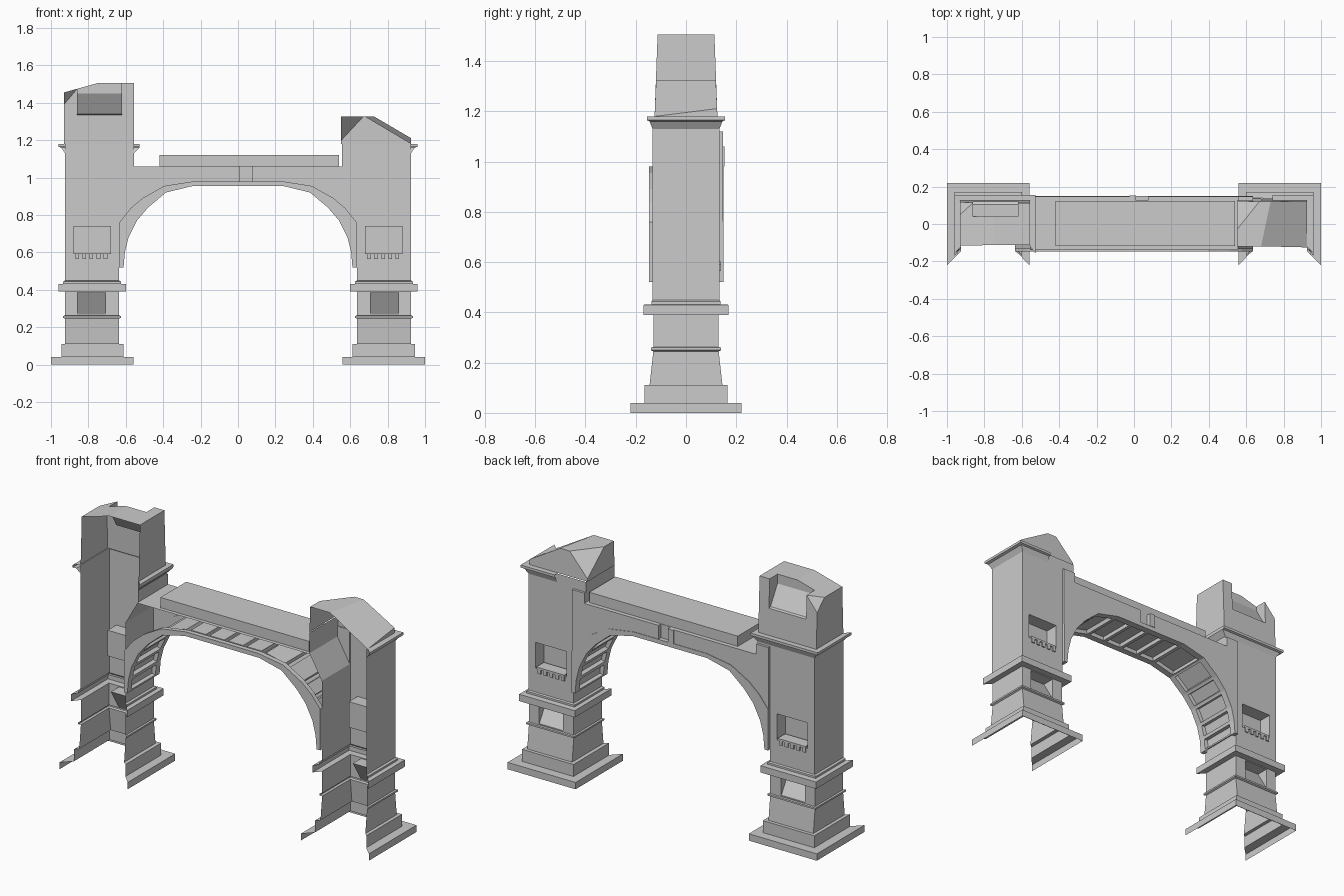
import bpy, bmesh
from mathutils import Vector

if "Cube" in bpy.data.objects:
    bpy.data.objects.remove(bpy.data.objects["Cube"])


def finish(bm, name, recalc=True):
    bmesh.ops.remove_doubles(bm, verts=bm.verts, dist=0.0005)
    if recalc:
        bmesh.ops.recalc_face_normals(bm, faces=bm.faces)
    me = bpy.data.meshes.new(name)
    bm.to_mesh(me)
    bm.free()
    ob = bpy.data.objects.new(name, me)
    bpy.context.collection.objects.link(ob)
    return ob


def quad(bm, *pts):
    return bm.faces.new([bm.verts.new(p) for p in pts])


def add_box(bm, x0, x1, y0, y1, z0, z1):
    r = bmesh.ops.create_cube(bm, size=1)
    for v in r["verts"]:
        v.co = ((x0 + x1) / 2 + v.co.x * (x1 - x0),
                (y0 + y1) / 2 + v.co.y * (y1 - y0),
                (z0 + z1) / 2 + v.co.z * (z1 - z0))


def prism(bm, pts, y0, y1):
    """Extrude an x-z outline along y."""
    f = quad(bm, *[(x, y0, z) for x, z in pts])
    r = bmesh.ops.extrude_face_region(bm, geom=[f])
    vs = [g for g in r["geom"] if isinstance(g, bmesh.types.BMVert)]
    bmesh.ops.translate(bm, verts=vs, vec=(0, y1 - y0, 0))


def niche(bm, outer, hole, y, d_top, d_bot):
    """Back wall rectangle with a recess sunk into it."""
    def corners(r, yt, yb):
        x0, x1, z0, z1 = r
        return [(x0, yb, z0), (x1, yb, z0), (x1, yt, z1), (x0, yt, z1)]
    o, h = corners(outer, y, y), corners(hole, y, y)
    i = corners(hole, y - d_top, y - d_bot)
    for a, b in ((o, h), (h, i)):
        for k in range(4):
            m = (k + 1) % 4
            quad(bm, a[k], a[m], b[m], b[k])
    quad(bm, *i)


def loft(bm, rows, s, niches={}, inner=True):
    """Rows (x_in, x_out, y_half, z) joined on three sides; the front stays open."""
    for k in range(len(rows) - 1):
        rings = [[(s * a, -y, z), (s * a, y, z), (s * b, y, z), (s * b, -y, z)]
                 for a, b, y, z in rows[k:k + 2]]
        for j in range(3):
            if j == 0 and not inner:
                continue
            if j == 1 and k in niches:
                x0, x1, z0, z1, dt, db = niches[k]
                a, b, y, zl = rows[k]
                niche(bm, (s * a, s * b, zl, rows[k + 1][3]),
                      (s * x0, s * x1, z0, z1), y, dt, db)
                continue
            quad(bm, rings[0][j], rings[0][j + 1], rings[1][j + 1], rings[1][j])


# Pillars: stepped plinth, tapered foot, mouldings, shaft with inner corbel
pillar_rows = [
    (.56, 1, .22, 0), (.56, 1, .22, .04), (.612, .945, .165, .04), (.612, .945, .165, .11),
    (.635, .925, .145, .11), (.635, .925, .13, .245), (.625, .935, .14, .25),
    (.625, .935, .14, .26), (.635, .925, .13, .262), (.635, .925, .13, .39),
    (.6, .96, .17, .39), (.6, .96, .17, .43), (.625, .935, .138, .432), (.625, .935, .138, .443),
    (.635, .925, .133, .45), (.635, .925, .133, .92), (.555, .925, .133, 1.06),
    (.555, .925, .133, 1.18)]
niches = {8: (.705, .86, .268, .385, .075, .004), 14: (.68, .88, .59, .74, .08, .08)}
for s, side in ((-1, "left"), (1, "right")):
    bm = bmesh.new()
    loft(bm, pillar_rows, s, niches)
    finish(bm, side + "_pillar")

    # Cornice, partly broken away on the right pillar
    xi = (.555, .527) if s < 0 else (.74, .74)
    bm = bmesh.new()
    loft(bm, [(xi[0], .925, .133, 1.13), (xi[1], .945, .145, 1.16), (xi[1], .96, .156, 1.165),
              (xi[1], .96, .156, 1.18), (xi[0], .925, .122, 1.18)], s, inner=s < 0)
    finish(bm, side + "_cornice")

    # Dentilled sill in the niche
    bm = bmesh.new()
    x0, x1 = sorted((s * .69, s * .87))
    add_box(bm, x0, x1, .07, .14, .59, .602)
    for k in range(5):
        add_box(bm, x0 + .038 * k, x0 + .038 * k + .02, .12, .14, .565, .59)
    finish(bm, side + "_niche_sill")


# Ruined tower tops: tapered block cut by planes, front and bottom open
def tower(name, x0, x1, top, y_top, planes):
    bm = bmesh.new()
    add_box(bm, x0, x1, -.125, .125, 1.18, top)
    for v in bm.verts:
        if v.co.z > 1.2:
            v.co.y *= y_top / .125
    for a, b, c in planes:
        a, b, c = Vector(a), Vector(b), Vector(c)
        n = (b - a).cross(c - a).normalized()
        if n.z < 0:
            n = -n
        bmesh.ops.bisect_plane(bm, geom=bm.verts[:] + bm.edges[:] + bm.faces[:],
                               plane_co=a, plane_no=n, clear_outer=True)
        bmesh.ops.holes_fill(bm, edges=[e for e in bm.edges if e.is_boundary])
    return finish(bm, name)


left_top = tower("left_tower_top", -.93, -.555, 1.505, .113, [
    ((-.93, 0, 1.455), (-.75, 0, 1.505), (-.93, .1, 1.455)),
    ((-.93, .05, 1.455), (-.93, .118, 1.39), (-.86, .113, 1.475))])
right_top = tower("right_tower_top", .55, .925, 1.325, .119, [
    ((.73, .12, 1.325), (.925, .12, 1.21), (.925, -.12, 1.18)),
    ((.55, -.03, 1.325), (.67, .12, 1.325), (.55, .12, 1.2))])

# Broken dent in the back of the left tower
bm = bmesh.new()
f = quad(bm, *[(-.86, y, z) for y, z in
               ((.04, 1.6), (.04, 1.45), (.105, 1.34), (.2, 1.31), (.2, 1.6))])
r = bmesh.ops.extrude_face_region(bm, geom=[f])
bmesh.ops.translate(bm, vec=(.24, 0, 0),
                    verts=[g for g in r["geom"] if isinstance(g, bmesh.types.BMVert)])
cutter = finish(bm, "dent_cutter")
mod = left_top.modifiers.new("dent", "BOOLEAN")
mod.operation, mod.object, mod.solver = "DIFFERENCE", cutter, "EXACT"
bpy.context.view_layer.objects.active = left_top
bpy.ops.object.modifier_apply(modifier="dent")
bpy.data.objects.remove(cutter)
for ob in (left_top, right_top):
    bm = bmesh.new()
    bm.from_mesh(ob.data)
    bm.normal_update()
    bmesh.ops.delete(bm, context="FACES", geom=[
        f for f in bm.faces if f.normal.y < -.9 or f.normal.z < -.9])
    bm.to_mesh(ob.data)
    bm.free()

# Arch curves: half outlines mirrored about x = 0
inner_half = [(.612, .52), (.605, .6), (.585, .68), (.54, .77), (.48, .84), (.385, .92),
              (.24, .955), (.12, .955), (0, .955)]
outer_half = [(.635, .52), (.635, .62), (.635, .76), (.575, .835), (.51, .89), (.395, .955),
              (.235, .98), (.12, .98), (0, .98)]


def mirror(pts):
    return [(-x, z) for x, z in pts] + pts[-2::-1]


inner, outer = mirror(inner_half), mirror(outer_half)
for name, y0, y1 in (("front_arch_ring", -.148, -.12), ("back_arch_ring", .12, .15)):
    bm = bmesh.new()
    prism(bm, inner + outer[::-1], y0, y1)
    finish(bm, name)

# Coffered soffit
bm = bmesh.new()
coffers = []
for k in range(len(inner) - 1):
    (xa, za), (xb, zb) = inner[k:k + 2]
    f = quad(bm, (xa, -.12, za), (xb, -.12, zb), (xb, .12, zb), (xa, .12, za))
    f.normal_update()
    if f.normal.dot(Vector((0, 0, .5)) - f.calc_center_median()) < 0:
        f.normal_flip()
    coffers.append(f)
bmesh.ops.inset_individual(bm, faces=coffers, thickness=.014, depth=0)
bmesh.ops.inset_individual(bm, faces=coffers, thickness=.003, depth=-.022)
finish(bm, "arch_soffit", recalc=False)

# Back spandrels either side of the broken keystone
for s, side, end in ((-1, "left", -.01), (1, "right", .075)):
    bm = bmesh.new()
    low = outer_half[:7] + [(end, .98)]
    prism(bm, [(s * x, z) for x, z in low + [(end, 1.06), (.555, 1.06), (.555, 1.12), (.635, 1.12)]],
          .125, .147)
    finish(bm, side + "_spandrel")
bm = bmesh.new()
add_box(bm, .008, .077, .06, .125, .98, 1.06)
add_box(bm, -.025, .01, .12, .153, .98, 1.06)
finish(bm, "keystone")

# Walkway plate and slab on top
bm = bmesh.new()
quad(bm, (-.555, -.14, 1.06), (.555, -.14, 1.06), (.555, .125, 1.06), (-.555, .125, 1.06))
finish(bm, "top_plate")
bm = bmesh.new()
add_box(bm, -.42, .54, -.117, .122, 1.06, 1.12)
finish(bm, "top_slab")
